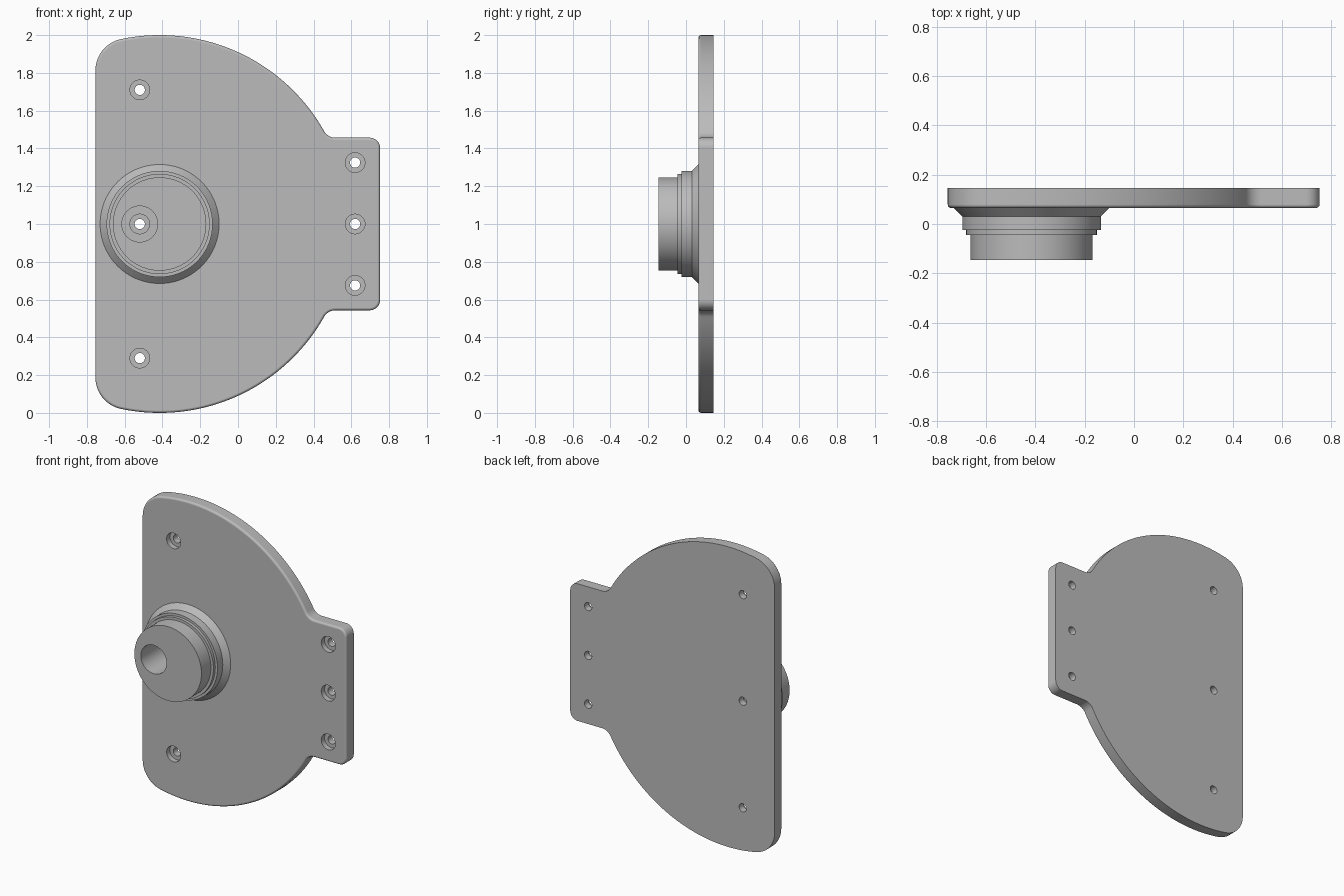
import bpy, bmesh, math
from math import cos, sin, pi, radians, sqrt, atan2

if "Cube" in bpy.data.objects:
    bpy.data.objects.remove(bpy.data.objects["Cube"], do_unlink=True)

grey = bpy.data.materials.new("machined grey")
grey.use_nodes = True
grey.diffuse_color = (0.5, 0.5, 0.5, 1)
grey.node_tree.nodes["Principled BSDF"].inputs["Base Color"].default_value = (0.5, 0.5, 0.5, 1)

# Main dimensions
CX, CZ, R = -0.415, 1.0, 1.0          # round plate edge
LEFT, RIGHT, TAB = -0.755, 0.752, 0.457
FRONT, BACK = 0.065, 0.145
HOLE_X, HOLE_Z = -0.52, 0.71


def make_object(name, bm):
    bmesh.ops.recalc_face_normals(bm, faces=bm.faces)
    mesh = bpy.data.meshes.new(name)
    bm.to_mesh(mesh)
    bm.free()
    mesh.materials.append(grey)
    obj = bpy.data.objects.new(name, mesh)
    bpy.context.collection.objects.link(obj)
    return obj


def lathe(bm, x, z, profile, n):
    """Closed solid turned about a y axis; profile is (radius, y)."""
    rings = [[bm.verts.new((x + r * cos(2 * pi * i / n), y, z + r * sin(2 * pi * i / n)))
              for i in range(n)] for r, y in profile]
    for a, b in zip(rings, rings[1:]):
        for i in range(n):
            j = (i + 1) % n
            bm.faces.new((a[i], a[j], b[j], b[i]))
    bm.faces.new(rings[0])
    bm.faces.new(rings[-1])


def arc(x, z, r, a0, a1, n):
    return [(x + r * cos(a0 + (a1 - a0) * i / n), z + r * sin(a0 + (a1 - a0) * i / n))
            for i in range(n + 1)]


# Upper half of the outline, from the tab round to the left edge
corner, blend, fillet = 0.055, 0.07, 0.17
bz = TAB + blend
bx = sqrt((R + blend) ** 2 - bz ** 2)
fx = LEFT + fillet - CX
fz = sqrt((R - fillet) ** 2 - fx ** 2)
a_start, a_end = atan2(bz, bx), atan2(fz, fx)
half = arc(RIGHT - corner, TAB - corner, corner, 0, pi / 2, 8)
half += arc(CX + bx, bz, blend, -pi / 2, a_start - pi, 8)
half += arc(CX, 0, R, a_start, a_end, 64)[1:]
half += arc(CX + fx, fz, fillet, a_end, pi, 14)[1:]
outline = half + [(x, -z) for x, z in reversed(half)]

# Plate with a softened front rim
bm = bmesh.new()
front = bm.faces.new([bm.verts.new((x, FRONT, CZ + z)) for x, z in outline])
ext = bmesh.ops.extrude_face_region(bm, geom=[front], use_keep_orig=True)
back_verts = [v for v in ext["geom"] if isinstance(v, bmesh.types.BMVert)]
bmesh.ops.translate(bm, verts=back_verts, vec=(0, BACK - FRONT, 0))
bmesh.ops.recalc_face_normals(bm, faces=bm.faces)
rim = [e for e in bm.edges if all(abs(v.co.y - FRONT) < 1e-5 for v in e.verts)]
bmesh.ops.bevel(bm, geom=rim, offset=0.014, segments=4, profile=0.5, affect='EDGES')
plate = make_object("mounting_plate", bm)

# Stepped boss with a flared foot
bm = bmesh.new()
lathe(bm, CX, CZ, [(0.315, 0.1), (0.315, FRONT), (0.281, 0.031), (0.281, -0.025),
                   (0.265, -0.025), (0.265, -0.045), (0.247, -0.045), (0.247, -0.145)], 128)
boss = make_object("boss", bm)

# Counterbored screw holes, the middle one sunk through the boss
bm = bmesh.new()
screw = [(0.052, 0.0), (0.052, 0.1), (0.027, 0.1), (0.027, 0.2)]
for x, z in [(HOLE_X, HOLE_Z), (HOLE_X, -HOLE_Z), (0.62, 0.325), (0.62, 0), (0.62, -0.325)]:
    lathe(bm, x, CZ + z, screw, 48)
lathe(bm, HOLE_X, CZ, [(0.095, -0.2), (0.095, FRONT), (0.052, FRONT)] + screw[1:], 48)
cutter = make_object("hole_cutter", bm)
cutter.hide_render = True

# Fuse the boss to the plate and drill the holes
bpy.ops.object.select_all(action='DESELECT')
bpy.context.view_layer.objects.active = plate
plate.select_set(True)
for tool, op in [(boss, 'UNION'), (cutter, 'DIFFERENCE')]:
    mod = plate.modifiers.new(op.lower(), 'BOOLEAN')
    mod.object, mod.operation, mod.solver = tool, op, 'EXACT'
    bpy.ops.object.modifier_apply(modifier=mod.name)
    bpy.data.objects.remove(tool, do_unlink=True)

bpy.ops.object.shade_smooth_by_angle(angle=radians(30))
weighted = plate.modifiers.new("weighted normals", 'WEIGHTED_NORMAL')
weighted.keep_sharp = True
